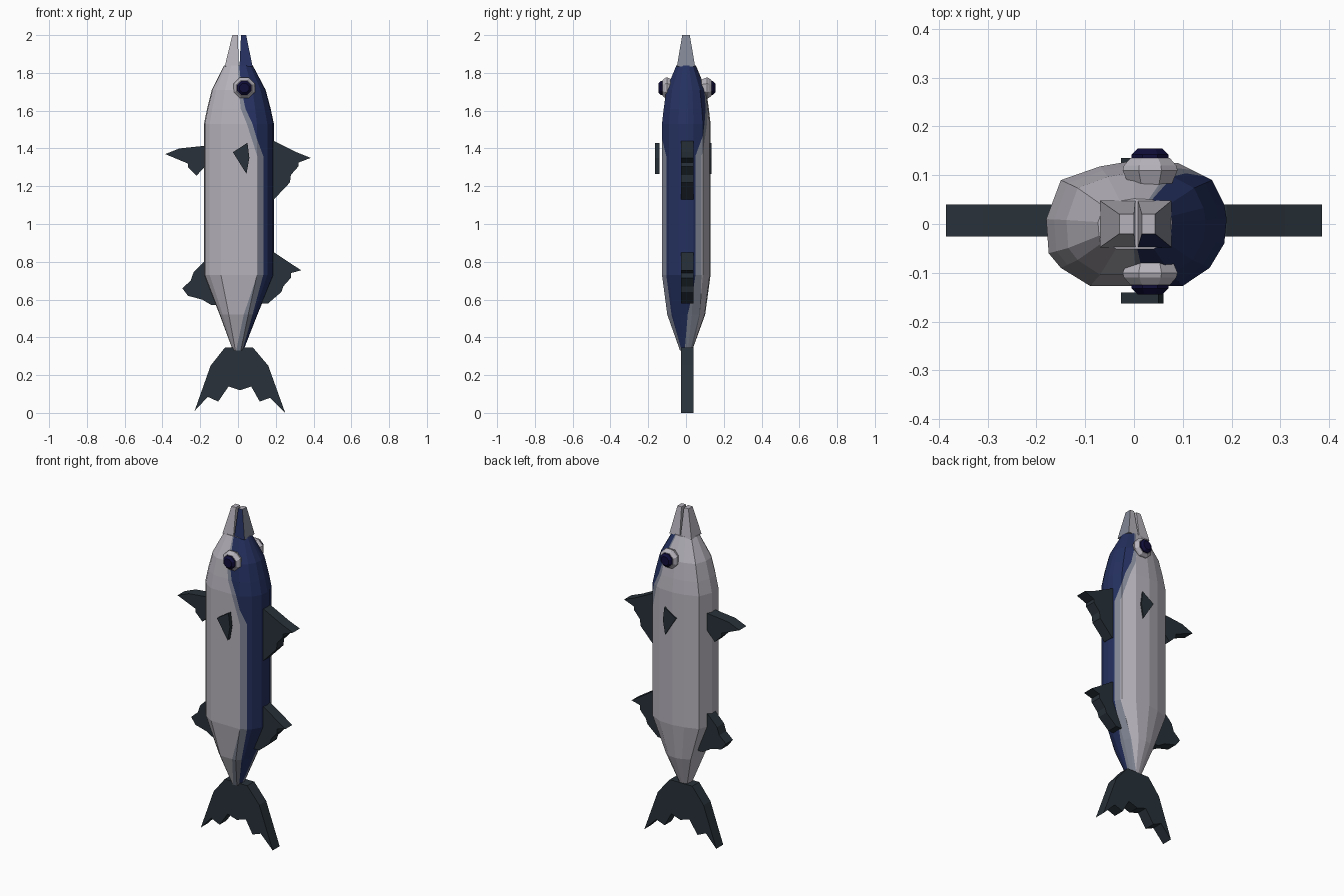
import bpy, bmesh, math
from mathutils import Vector, Matrix

if "Cube" in bpy.data.objects:
    bpy.data.objects.remove(bpy.data.objects["Cube"])


def material(name, rgb):
    m = bpy.data.materials.new(name)
    m.diffuse_color = (*rgb, 1)
    m.use_nodes = True
    m.node_tree.nodes["Principled BSDF"].inputs["Base Color"].default_value = m.diffuse_color
    return m


BELLY = material("pale belly", (0.47, 0.45, 0.50))
STRIPE = material("grey stripe", (0.22, 0.24, 0.30))
BLUE = material("blue back", (0.018, 0.030, 0.115))
FIN = material("dark slate fin", (0.021, 0.031, 0.041))
PUPIL = material("navy pupil", (0.005, 0.004, 0.040))


def finish(bm, name, *mats):
    bmesh.ops.recalc_face_normals(bm, faces=bm.faces[:])
    me = bpy.data.meshes.new(name)
    bm.to_mesh(me)
    bm.free()
    for m in mats:
        me.materials.append(m)
    ob = bpy.data.objects.new(name, me)
    bpy.context.collection.objects.link(ob)
    return ob


def loft(bm, rings):
    loops = [[bm.verts.new(p) for p in ring] for ring in rings]
    n = len(loops[0])
    for a, b in zip(loops, loops[1:]):
        for i in range(n):
            bm.faces.new((a[i], a[(i + 1) % n], b[(i + 1) % n], b[i]))
    bm.faces.new(loops[0][::-1])
    bm.faces.new(loops[-1])


# Body: one cross-section scaled at several heights
SECTION = [(.19, .01), (.185, -.04), (.155, -.09), (.10, -.127), (-.09, -.127),
           (-.15, -.09), (-.175, -.06), (-.18, .01), (-.15, .09), (-.07, .118),
           (0, .13), (.09, .125), (.16, .09), (.185, .04)]
# height, x scale, y scale, start of blue, start of stripe
STATIONS = [(.33, .15, .25, .03, .0), (.52, .54, .78, .10, .06),
            (.73, 1, 1, .165, .14), (1.36, 1, 1, .165, .14),
            (1.53, 1, 1, .115, .085), (1.61, .91, .93, .075, .05),
            (1.71, .77, .82, .05, .035), (1.84, .41, .40, .022, .015)]
TILT = 0.3  # colour borders lean towards the front

bm = bmesh.new()
loft(bm, [[(x * sx, y * sy, z) for x, y in SECTION] for z, sx, sy, _, _ in STATIONS])
for lo, hi in zip(STATIONS, STATIONS[1:]):
    for k in (3, 4):
        faces = [f for f in bm.faces if lo[0] < f.calc_center_median().z < hi[0]]
        geom = faces + list({e for f in faces for e in f.edges}) + list({v for f in faces for v in f.verts})
        slope = (hi[k] - lo[k]) / (hi[0] - lo[0])
        bmesh.ops.bisect_plane(bm, geom=geom, dist=1e-5, plane_co=(lo[k], 0, lo[0]),
                               plane_no=Vector((1, -TILT, -slope)).normalized())
for f in bm.faces:
    c = f.calc_center_median()
    for lo, hi in zip(STATIONS, STATIONS[1:]):
        if lo[0] <= c.z <= hi[0] + 1e-4:
            t = (c.z - lo[0]) / (hi[0] - lo[0])
            blue, stripe = (lo[k] + t * (hi[k] - lo[k]) for k in (3, 4))
            v = c.x - TILT * c.y
            f.material_index = 2 if v > blue else 1 if v > stripe else 0
            break
finish(bm, "body", BELLY, STRIPE, BLUE)


# Jaws: two tapered blocks with a narrow gap
def jaw(name, x0, x1, tx0, tx1):
    bm = bmesh.new()
    ring = lambda a, b, h, z: [(a, -h, z), (b, -h, z), (b, h, z), (a, h, z)]
    loft(bm, [ring(x0, x1, .048, 1.835), ring(tx0, tx1, .02, 2.0)])
    return finish(bm, name, BELLY, STRIPE, BLUE)


jaw("lower_jaw", -.07, .003, -.03, 0)
upper = jaw("upper_jaw", .008, .077, .016, .043)
for p in upper.data.polygons:
    p.material_index = 2 if p.normal.y < -.7 else 1 if p.normal.x > .5 else 0


# Fins: flat outlines in the x-z plane, extruded along y
def fin(name, outline, y0=-.026, y1=.04):
    bm = bmesh.new()
    loft(bm, [[(x, y, z) for x, z in outline] for y in (y0, y1)])
    finish(bm, name, FIN)


fin("front_back_fin", [(.12, 1.44), (.19, 1.44), (.31, 1.38), (.385, 1.35), (.32, 1.325),
                       (.32, 1.305), (.28, 1.26), (.275, 1.22), (.19, 1.13), (.12, 1.13)])
fin("front_belly_fin", [(-.12, 1.42), (-.31, 1.40), (-.385, 1.37), (-.265, 1.32),
                        (-.265, 1.30), (-.22, 1.255), (-.17, 1.31), (-.12, 1.31)])
fin("rear_back_fin", [(.10, .85), (.19, .85), (.265, .80), (.335, .755), (.28, .74),
                      (.28, .715), (.24, .67), (.23, .64), (.16, .58), (.08, .58)])
fin("rear_belly_fin", [(-.10, .81), (-.17, .81), (-.235, .745), (-.25, .70), (-.295, .66),
                       (-.265, .62), (-.19, .60), (-.14, .57), (-.08, .57)])
fin("tail_fin", [(-.07, .345), (.08, .345), (.16, .25), (.25, 0), (.17, .08), (.115, .06),
                 (.07, .14), (.01, .12), (-.05, .14), (-.105, .06), (-.16, .085),
                 (-.23, .01), (-.145, .25)])
SIDE = [(-.027, 1.38), (.05, 1.43), (.06, 1.35), (.045, 1.265)]
fin("front_side_fin", SIDE, -.163, -.14)
fin("back_side_fin", SIDE, .11, .135)


# Eyes: eight-sided turned shapes facing both sides
def turned(name, profile, side, mat):
    bm = bmesh.new()
    rings = []
    for r, d in profile:
        angles = [math.pi / 8 + i * math.pi / 4 for i in range(8)]
        rings.append([(.033 + r * math.cos(a), .005 + side * d, 1.72 + r * math.sin(a))
                      for a in angles])
    loft(bm, rings)
    finish(bm, name, mat)


for side, label in ((-1, "front"), (1, "back")):
    turned(label + "_eye_rim", [(.045, .07), (.061, .105), (.058, .115), (.044, .13)], side, BELLY)
    turned(label + "_pupil", [(.041, .125), (.041, .137), (.027, .15)], side, PUPIL)
